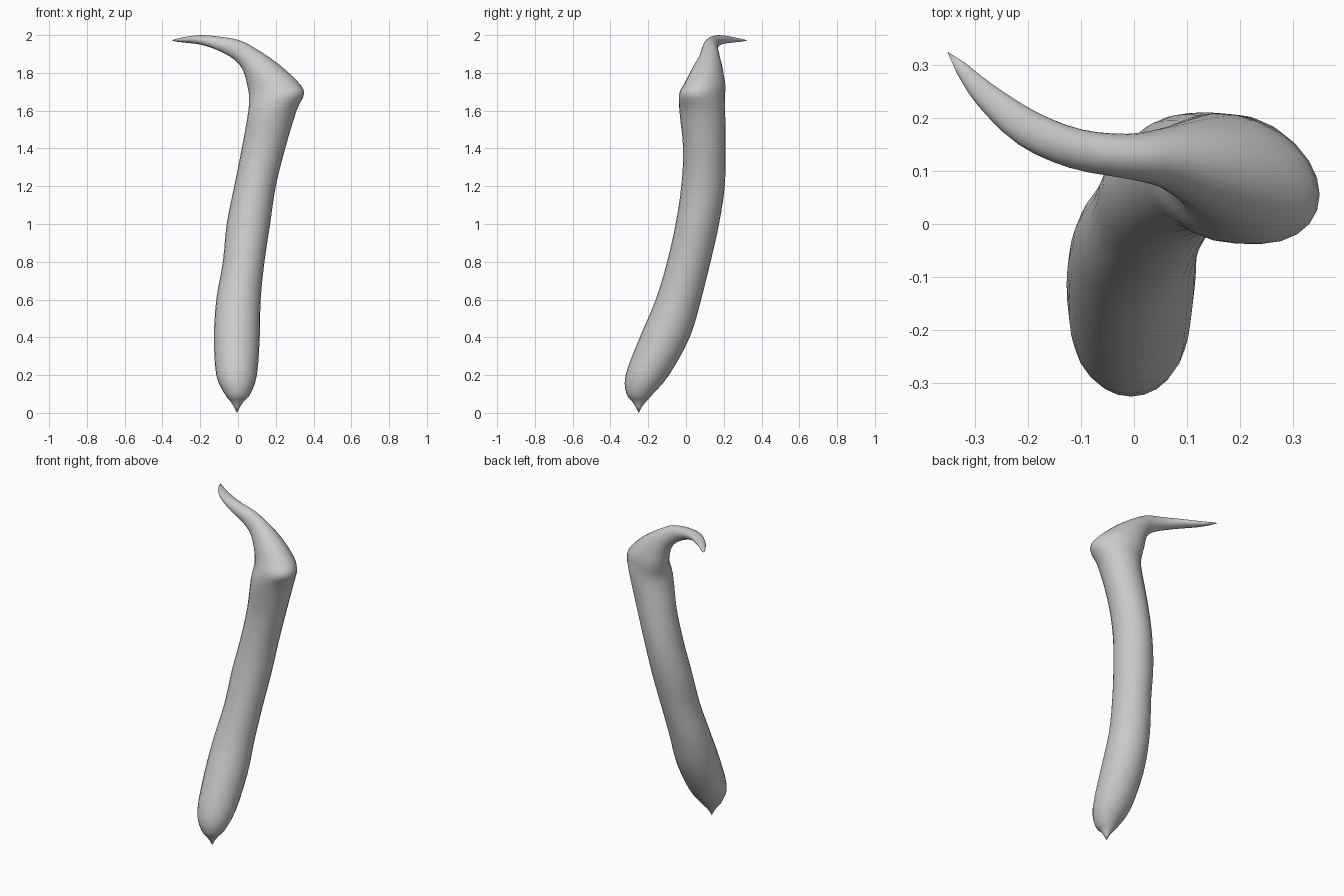
import bpy, bmesh, math
from mathutils import Vector

cube = bpy.data.objects.get("Cube")
if cube:
    bpy.data.objects.remove(cube, do_unlink=True)

SIDES = 24   # points around each cross-section
STEPS = 3    # smooth steps between neighbouring sections

# Stem sections, level: height, x range, y range
stem = [
    (.03, -.02, .01, -.265, -.235),
    (.06, -.04, .03, -.285, -.21),
    (.1, -.07, .065, -.315, -.175),
    (.2, -.115, .1, -.32, -.09),
    (.4, -.127, .115, -.245, .02),
    (.6, -.115, .12, -.16, .08),
    (.8, -.08, .14, -.1, .13),
    (1, -.06, .17, -.055, .175),
    (1.2, -.02, .2, -.025, .205),
    (1.4, .02, .25, -.015, .21),
    (1.6, .055, .31, -.035, .207),
]

# Crown sections, fanning over into the hook:
# inner x and z, outer x and z, y centre, half width, sideways turn, outer y shift
crown = [
    (.058, 1.68, .35, 1.69, .085, .118, 0, -.03),
    (.05, 1.73, .315, 1.755, .1, .105, 0, -.025),
    (.035, 1.79, .21, 1.85, .115, .08, 0, -.01),
    (.01, 1.84, .1, 1.925, .125, .055, 0, 0),
    (-.04, 1.885, .01, 1.972, .128, .042, .003, 0),
    (-.12, 1.925, -.1, 1.992, .142, .036, .012, 0),
    (-.2, 1.95, -.2, 2, .18, .03, .018, 0),
    (-.28, 1.96, -.28, 1.99, .243, .019, .015, 0),
    (-.325, 1.965, -.325, 1.98, .293, .009, .009, 0),
]


def level_section(z, x0, x1, y0, y1):
    """Centre and two half axes of a level oval."""
    centre = Vector(((x0 + x1) / 2, (y0 + y1) / 2, z))
    return centre, Vector(((x1 - x0) / 2, 0, 0)), Vector((0, (y1 - y0) / 2, 0))


def tilted_section(ax, az, bx, bz, yc, half, turn, shift):
    """Centre and two half axes of an oval tilted between two edge points."""
    centre = Vector(((ax + bx) / 2, yc, (az + bz) / 2))
    return centre, Vector(((bx - ax) / 2, shift, (bz - az) / 2)), Vector((turn, half, 0))


def spline(p, q, r, s, t):
    """Smooth curve between q and r."""
    return (q * 2 + (r - p) * t + (p * 2 - q * 5 + r * 4 - s) * t * t
            + (q * 3 - p - r * 3 + s) * t * t * t) / 2


def smooth_sections(sections):
    result = []
    last = len(sections) - 1
    for i in range(last):
        near = [sections[min(max(k, 0), last)] for k in range(i - 1, i + 3)]
        for step in range(STEPS):
            t = step / STEPS
            result.append([spline(*(n[axis] for n in near), t) for axis in range(3)])
    result.append(sections[last])
    return result


def loft(name, sections, start, end, material):
    """Skin the ovals and close both ends to a point."""
    bm = bmesh.new()
    rings = []
    for centre, u, v in sections:
        angles = [math.tau * k / SIDES for k in range(SIDES)]
        rings.append([bm.verts.new(centre + u * math.cos(a) + v * math.sin(a)) for a in angles])
    for low, high in zip(rings, rings[1:]):
        for k in range(SIDES):
            n = (k + 1) % SIDES
            bm.faces.new((low[k], low[n], high[n], high[k]))
    for ring, point in ((rings[0], start), (rings[-1], end)):
        tip = bm.verts.new(point)
        for k in range(SIDES):
            bm.faces.new((ring[k], ring[(k + 1) % SIDES], tip))
    bmesh.ops.recalc_face_normals(bm, faces=bm.faces)
    mesh = bpy.data.meshes.new(name)
    bm.to_mesh(mesh)
    bm.free()
    mesh.materials.append(material)
    obj = bpy.data.objects.new(name, mesh)
    bpy.context.collection.objects.link(obj)
    bpy.ops.object.select_all(action="DESELECT")
    obj.select_set(True)
    bpy.context.view_layer.objects.active = obj
    bpy.ops.object.shade_smooth_by_angle(angle=math.radians(50))
    return obj


# Plain grey surface
grey = bpy.data.materials.new("plain_grey")
colour = (.6, .6, .6, 1)
grey.diffuse_color = colour
grey.use_nodes = True
grey.node_tree.nodes["Principled BSDF"].inputs["Base Color"].default_value = colour

# Hooked pod: one continuous body from the pointed foot to the hook tip
sections = [level_section(*s) for s in stem] + [tilted_section(*s) for s in crown]
loft("hooked_pod", smooth_sections(sections), (-.005, -.25, 0), (-.352, .325, 1.972), grey)
